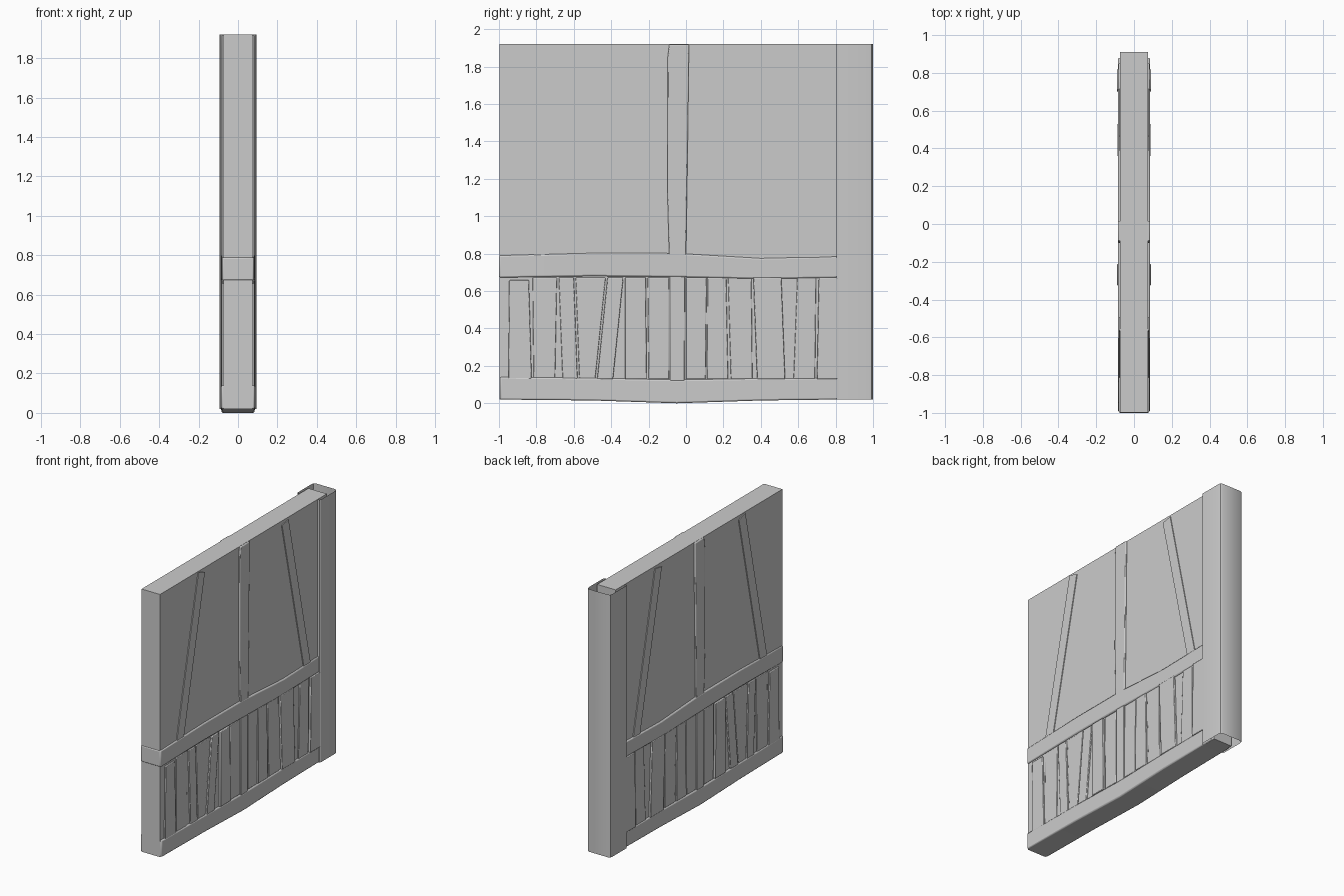
import bpy, bmesh

cube = bpy.data.objects.get("Cube")
if cube:
    bpy.data.objects.remove(cube, do_unlink=True)

grey = bpy.data.materials.new("plain grey")
grey.use_nodes = True
GREY = (0.6, 0.6, 0.6, 1)
grey.diffuse_color = GREY
grey.node_tree.nodes["Principled BSDF"].inputs["Base Color"].default_value = GREY


def loft(name, rings, closed=True, bevel=0.0):
    """Skin a list of equal-length vertex rings; closed rings get end caps."""
    bm = bmesh.new()
    rows = [[bm.verts.new(p) for p in ring] for ring in rings]
    n = len(rows[0])
    for a, b in zip(rows, rows[1:]):
        for i in range(n if closed else n - 1):
            j = (i + 1) % n
            bm.faces.new((a[i], a[j], b[j], b[i]))
    if closed:
        bm.faces.new(rows[0])
        bm.faces.new(rows[-1])
        bmesh.ops.recalc_face_normals(bm, faces=bm.faces)
    mesh = bpy.data.meshes.new(name)
    bm.to_mesh(mesh)
    bm.free()
    mesh.materials.append(grey)
    obj = bpy.data.objects.new(name, mesh)
    bpy.context.collection.objects.link(obj)
    if bevel:
        mod = obj.modifiers.new("soft edges", "BEVEL")
        mod.width = bevel
        mod.segments = 2
        mod.limit_method = "ANGLE"
    bpy.ops.object.select_all(action="DESELECT")
    obj.select_set(True)
    bpy.context.view_layer.objects.active = obj
    bpy.ops.object.shade_smooth_by_angle()
    return obj


def slab(name, outline, half, bevel=0.0):
    """Side outline of (y, z) points, running through the wall in x."""
    return loft(name, [[(x, y, z) for y, z in outline] for x in (-half, half)], bevel=bevel)


def rail(name, sections):
    """Horizontal beam from (y, low z, high z, half width) sections."""
    loft(name, [[(-h, y, lo), (h, y, lo), (h, y, hi), (-h, y, hi)]
                for y, lo, hi, h in sections], bevel=0.008)


# Plaster wall core
slab("wall_panel", [(-0.997, 0.02), (0.91, 0.02), (0.91, 1.92), (-0.997, 1.92)], 0.074)

# Wavy middle and bottom rails
rail("middle_rail", [(-1.0, 0.672, 0.79, 0.081), (-0.5, 0.68, 0.803, 0.084),
                     (-0.05, 0.675, 0.802, 0.086), (0.4, 0.665, 0.775, 0.085),
                     (0.85, 0.672, 0.785, 0.083)])
rail("bottom_rail", [(-0.995, 0.02, 0.14, 0.085), (-0.5, 0.015, 0.135, 0.086),
                     (-0.05, 0.0, 0.125, 0.084), (0.4, 0.015, 0.133, 0.085),
                     (0.88, 0.021, 0.135, 0.085)])

# Upright centre beam
slab("centre_beam", [(-0.09, 0.78), (0.0, 0.78), (0.008, 1.3), (0.016, 1.919),
                     (-0.09, 1.919), (-0.098, 1.85), (-0.1, 1.15)], 0.085, 0.006)
slab("lower_centre_beam", [(-0.085, 0.12), (-0.008, 0.12), (-0.006, 0.68), (-0.085, 0.68)],
     0.083, 0.004)

# Leaning braces
slab("front_brace", [(-0.815, 0.78), (-0.735, 0.78), (-0.492, 1.89), (-0.565, 1.915)], 0.08)
slab("rear_brace", [(0.64, 0.77), (0.717, 0.77), (0.465, 1.905), (0.39, 1.89)], 0.08)

# Uneven lower planks: bottom y pair, top y pair, half width
planks = [
    (-0.95, -0.825, -0.945, -0.84, 0.084), (-0.815, -0.70, -0.82, -0.69, 0.079),
    (-0.66, -0.58, -0.68, -0.6, 0.083), (-0.57, -0.485, -0.59, -0.43, 0.079),
    (-0.475, -0.39, -0.42, -0.335, 0.085), (-0.325, -0.21, -0.325, -0.215, 0.089),
    (-0.2, -0.09, -0.205, -0.09, 0.08), (0.0, 0.105, 0.0, 0.11, 0.079),
    (0.112, 0.225, 0.115, 0.215, 0.083), (0.24, 0.355, 0.225, 0.35, 0.079),
    (0.38, 0.53, 0.36, 0.51, 0.088), (0.575, 0.69, 0.595, 0.695, 0.081),
    (0.7, 0.82, 0.71, 0.82, 0.09),
]
for i, (b0, b1, t0, t1, half) in enumerate(planks):
    top = 0.658 if i == 0 else 0.672
    slab(f"plank_{i + 1}", [(b0, 0.13), (b1, 0.13), (t1, top), (t0, top)], half, 0.004)

# Hollow corner post: an open channel wrapped round the rear end of the wall
side = [(0.074, 0.805), (0.088, 0.805), (0.094, 0.815), (0.094, 0.975), (0.09, 0.993), (0.075, 1.0)]
channel = side + [(-x, y) for x, y in reversed(side)]
loft("corner_post", [[(x, y, z) for x, y in channel] for z in (1.92, 0.02)][::-1], closed=False)
